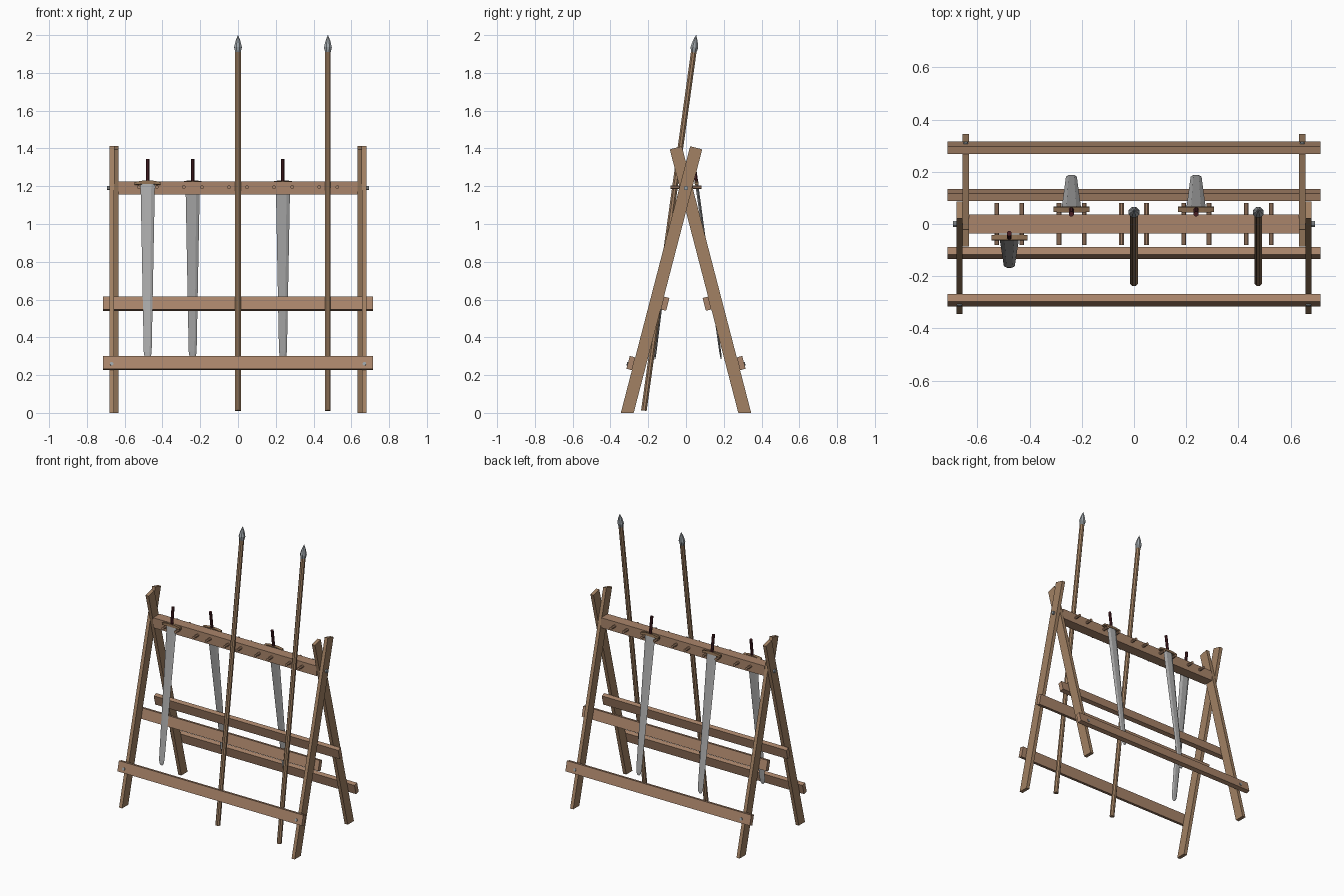
import bpy, bmesh, math
from mathutils import Matrix, Vector

cube = bpy.data.objects.get("Cube")
if cube:
    bpy.data.objects.remove(cube, do_unlink=True)


def material(name, rgb):
    m = bpy.data.materials.new(name)
    m.use_nodes = True
    m.diffuse_color = (*rgb, 1)
    m.node_tree.nodes["Principled BSDF"].inputs["Base Color"].default_value = (*rgb, 1)
    return m


rail_wood = material("rail wood", (0.40, 0.235, 0.145))
leg_wood = material("leg wood", (0.36, 0.22, 0.125))
guard_wood = material("guard brown", (0.27, 0.16, 0.085))
blade_steel = material("blade steel", (0.42, 0.42, 0.42))
dark_steel = material("dark steel", (0.33, 0.36, 0.38))
grip_red = material("grip dark red", (0.07, 0.014, 0.018))


def loft(name, rings, mat, frame=Matrix()):
    """Skin a list of equal-sized point rings and cap both ends."""
    bm = bmesh.new()
    loops = [[bm.verts.new(frame @ Vector(p)) for p in ring] for ring in rings]
    n = len(loops[0])
    for a, b in zip(loops, loops[1:]):
        for i in range(n):
            j = (i + 1) % n
            bm.faces.new((a[i], a[j], b[j], b[i]))
    bm.faces.new(loops[0][::-1])
    bm.faces.new(loops[-1])
    bmesh.ops.recalc_face_normals(bm, faces=bm.faces)
    mesh = bpy.data.meshes.new(name)
    bm.to_mesh(mesh)
    bm.free()
    mesh.materials.append(mat)
    obj = bpy.data.objects.new(name, mesh)
    bpy.context.collection.objects.link(obj)
    return obj


def circle(r, z, n=8):
    turn = math.tau / n
    return [(r * math.cos((i + .5) * turn), r * math.sin((i + .5) * turn), z) for i in range(n)]


def box(name, size, mat, frame):
    x, y, z = (s / 2 for s in size)
    ring = lambda e: [(e, -y, -z), (e, y, -z), (e, y, z), (e, -y, z)]
    return loft(name, [ring(-x), ring(x)], mat, frame)


def rod(name, r, length, mat, frame, n=8):
    return loft(name, [circle(r, -length / 2, n), circle(r, length / 2, n)], mat, frame)


def lean(x, y, z, angle):
    """Frame at a point whose local z tips toward +y by the angle."""
    return Matrix.Translation((x, y, z)) @ Matrix.Rotation(-angle, 4, "X")


LEAN = math.atan(0.26)
LEG_W, LEG_T, RAIL_T = 0.066, 0.024, 0.03
FOOT_Y, LEG_LEN = -0.311, 1.45
about_z = Matrix.Rotation(math.pi, 4, "Z")

# Crossed legs and rails, the back set being the front set turned round
for label, turn, leg_x in (("front", Matrix(), 0.669), ("back", about_z, 0.645)):
    leg_frame = lean(0, FOOT_Y, 0, LEAN)
    for side, sx in (("left", 1), ("right", -1)):
        rise = LEG_W / 2 * math.tan(LEAN)
        rings = []
        for e in (-LEG_T / 2, LEG_T / 2):
            x = sx * leg_x + e
            rings.append([(x, -LEG_W / 2, -rise), (x, LEG_W / 2, rise),
                          (x, LEG_W / 2, LEG_LEN), (x, -LEG_W / 2, LEG_LEN)])
        loft(f"{label}_{side}_leg", rings, leg_wood, turn @ leg_frame)
        # Bolt heads holding the lower rail
        spot = Matrix.Translation((sx * leg_x, -LEG_W / 2 - RAIL_T, 0.252))
        rod(f"{label}_{side}_rail_bolt", 0.01, 0.01, dark_steel,
            turn @ leg_frame @ spot @ Matrix.Rotation(math.pi / 2, 4, "X"))
    offset = LEG_W / 2 + RAIL_T / 2
    for level, along, out in (("lower", 0.26, -offset), ("upper", 0.61, offset)):
        box(f"{label}_{level}_rail", (1.43, RAIL_T, 0.07), rail_wood,
            turn @ leg_frame @ Matrix.Translation((0, out, along)))

# Top beam with pivot bolts
box("top_beam", (1.266, 0.072, 0.07), rail_wood, Matrix.Translation((0, 0, 1.19)))
for side, sx in (("left", 1), ("right", -1)):
    rod(f"{side}_pivot_bolt", 0.012, 0.014, dark_steel,
        Matrix.Translation((sx * 0.686, 0, 1.19)) @ Matrix.Rotation(math.pi / 2, 4, "Y"))

# Paired pegs through the beam
for slot in range(-2, 3):
    for s in (-1, 1):
        rod("peg", 0.01, 0.162, rail_wood,
            Matrix.Translation((slot * 0.239 + s * 0.048, 0, 1.195))
            @ Matrix.Rotation(math.pi / 2, 4, "X"))


def sword(label, frame):
    # Blade with bevelled edges, hanging point down
    rings = []
    for z, w, t in ((0, 0.076, 0.016), (-0.9, 0.042, 0.01), (-0.926, 0.034, 0.008), (-0.94, 0.016, 0.004)):
        a, b, h = w / 2, w / 4, t / 2
        rings.append([(-a, 0, z), (-b, -h, z), (b, -h, z), (a, 0, z), (b, h, z), (-b, h, z)])
    loft(f"{label}_blade", rings, blade_steel, frame)
    # Slightly arched guard
    rings = []
    for x, low, high in ((-0.069, -0.009, 0.005), (-0.03, -0.006, 0.012), (0.03, -0.006, 0.012), (0.069, -0.009, 0.005)):
        rings.append([(x, -0.01, low), (x, 0.01, low), (x, 0.01, high), (x, -0.01, high)])
    loft(f"{label}_guard", rings, guard_wood, frame)
    loft(f"{label}_grip", [circle(0.01, 0.01), circle(0.01, 0.128)], grip_red, frame)


sword("front_sword", lean(-0.478, -0.052, 1.216, math.atan(0.122)))
for label, x in (("back_right_sword", -0.24), ("back_left_sword", 0.238)):
    sword(label, about_z @ lean(-x, -0.056, 1.216, math.atan(0.14)))

# Spears leaning on the front of the beam
for label, x in (("middle_spear", 0), ("left_spear", 0.476)):
    frame = lean(x, -0.223, 0.012, math.atan(0.139))
    loft(f"{label}_shaft", [circle(0.016, 0), circle(0.016, 1.915)], leg_wood, frame)
    loft(f"{label}_head", [circle(r, z) for r, z in
         ((0.014, 1.908), (0.022, 1.942), (0.014, 1.975), (0.001, 2.007))], dark_steel, frame)
